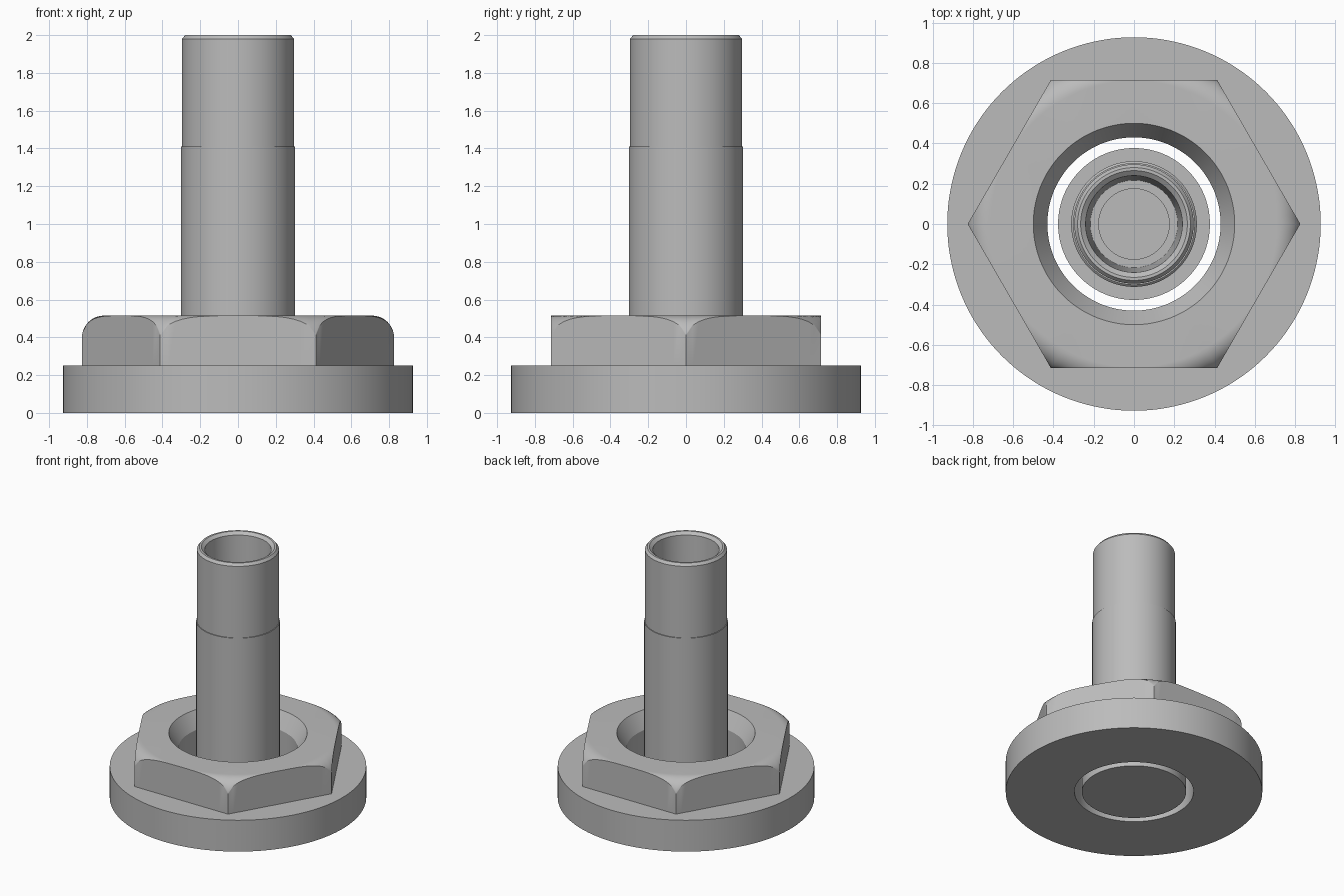
import bpy, bmesh, math

if "Cube" in bpy.data.objects:
    bpy.data.objects.remove(bpy.data.objects["Cube"], do_unlink=True)

SEGMENTS = 144
NUT_TOP = 0.515
FLAT_RADIUS = 0.715      # centre to flat of the hexagon
FILLET_START = 0.71      # radius where the rounded top edge begins
FILLET = 0.116

steel = bpy.data.materials.new("steel_grey")
steel.use_nodes = True
grey = (0.5, 0.5, 0.5, 1)
steel.diffuse_color = grey
steel.node_tree.nodes["Principled BSDF"].inputs["Base Color"].default_value = grey


def revolve(name, profile, closed):
    """Sweep a profile round z; a profile point may be a function of the angle."""
    bm = bmesh.new()
    rings = []
    for point in profile:
        ring = []
        for i in range(SEGMENTS):
            a = math.tau * i / SEGMENTS
            r, z = point(a) if callable(point) else point
            ring.append(bm.verts.new((r * math.cos(a), r * math.sin(a), z)))
        rings.append(ring)
    pairs = list(zip(rings, rings[1:]))
    if closed:
        pairs.append((rings[-1], rings[0]))
    else:
        bm.faces.new(rings[0])
        bm.faces.new(rings[-1])
    for low, high in pairs:
        for i in range(SEGMENTS):
            j = (i + 1) % SEGMENTS
            bm.faces.new((low[i], low[j], high[j], high[i]))
    bmesh.ops.recalc_face_normals(bm, faces=bm.faces)
    mesh = bpy.data.meshes.new(name)
    bm.to_mesh(mesh)
    bm.free()
    mesh.materials.append(steel)
    obj = bpy.data.objects.new(name, mesh)
    bpy.context.collection.objects.link(obj)
    bpy.ops.object.select_all(action='DESELECT')
    obj.select_set(True)
    bpy.context.view_layer.objects.active = obj
    bpy.ops.object.shade_smooth_by_angle(angle=math.radians(25))
    return obj


def hex_radius(a):
    sector = math.tau / 6
    return FLAT_RADIUS / math.cos(a % sector - sector / 2)


def fillet_point(t):
    """Point on the rounded top edge; t = 1 lies on the hexagon's side."""
    def point(a):
        d = (hex_radius(a) - FILLET_START) * t
        drop = FILLET - math.sqrt(max(0, FILLET ** 2 - d ** 2))
        return FILLET_START + d, NUT_TOP - drop
    return point


# Round flange with the hexagonal nut and its countersunk through hole
flange = [(0.43, 0), (0.927, 0), (0.927, 0.25), lambda a: (hex_radius(a), 0.25)]
flange += [fillet_point(math.sin(math.pi / 2 * (1 - i / 10))) for i in range(11)]
flange += [(0.5, NUT_TOP), (0.43, 0.395)]
revolve("flanged_hex_nut", flange, True)

# Hollow pin standing on its foot disc, with a stepped blind bore
pin = [(0.377, 0), (0.377, 0.14), (0.312, 0.14), (0.312, 0.2), (0.302, 0.21),
       (0.302, 1.41), (0.296, 1.41), (0.296, 1.98), (0.28, 2.0),
       (0.265, 2.0), (0.24, 1.98), (0.217, 1.1), (0.175, 1.1), (0.175, 0.2)]
revolve("hollow_pin", pin, False)
